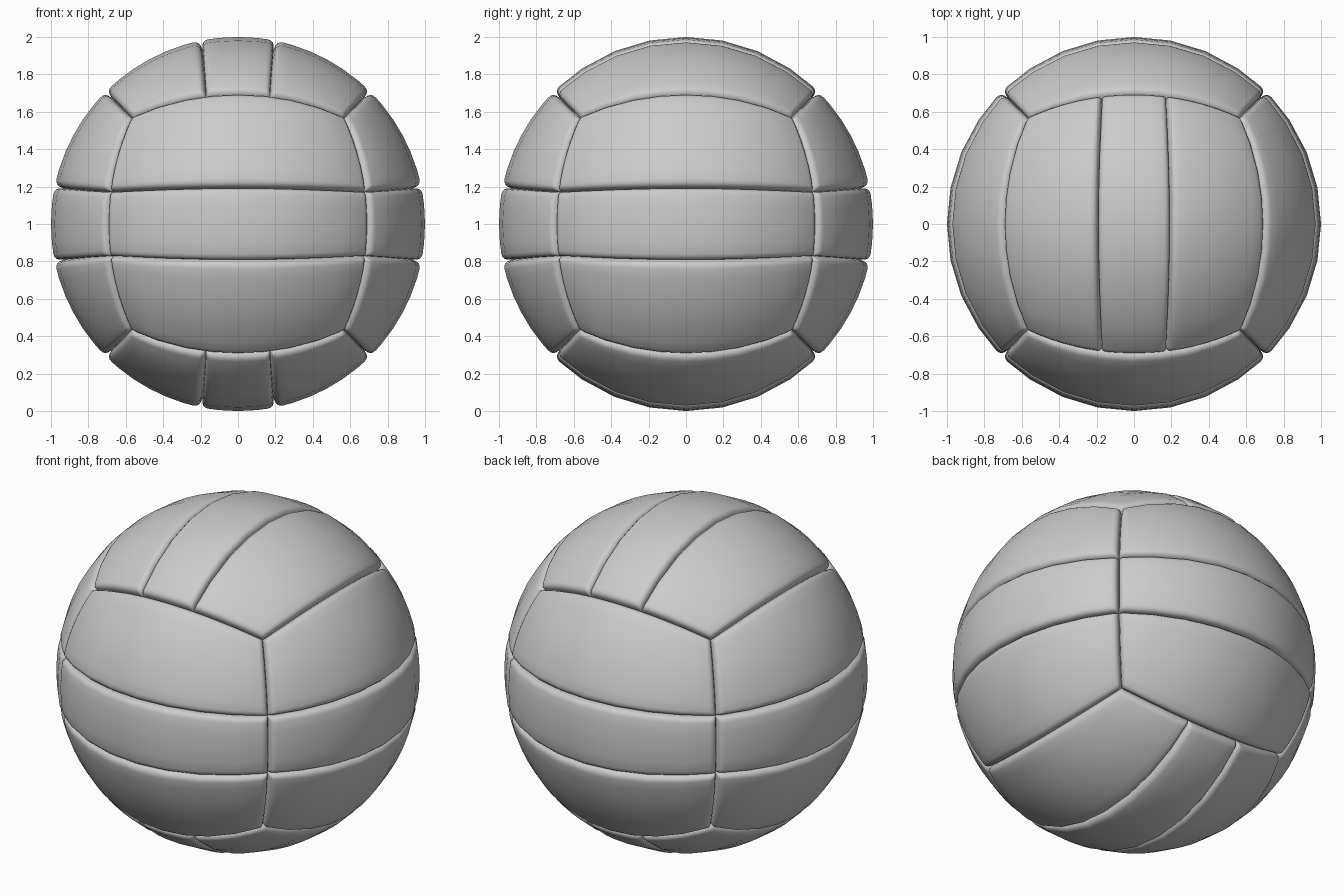
import bpy, bmesh
from math import tan, atan, pi, hypot
from mathutils import Vector

if "Cube" in bpy.data.objects:
    bpy.data.objects.remove(bpy.data.objects["Cube"])

# Rounded seam profile: (angular distance from the panel edge, drop below the surface)
SEAM = [(0.0, 0.045), (0.006, 0.022), (0.014, 0.010), (0.026, 0.003), (0.042, 0.0)]


def samples(width, segments):
    """(fraction, drop) pairs across a panel: dense at both seams, even between."""
    out = {d / width: drop for d, drop in SEAM}
    out.update({1 - d / width: drop for d, drop in SEAM})
    for i in range(1, segments):
        out[i / segments] = 0.0
    return sorted(out.items())


def seam_line(u):
    """Angle of the inner seam, widening slightly toward the panel ends."""
    return atan(0.204 + 0.052 * u * u)


def build_panel(name, normal, along, across, strip):
    bm = bmesh.new()
    rows = []
    for fa, drop_a in samples(pi / 2, 8):
        ang = (fa - 0.5) * pi / 2
        a = tan(ang)
        s = seam_line(a)
        lo, hi = {-1: (-pi / 4, -s), 0: (-s, s), 1: (s, pi / 4)}[strip]
        row = []
        for fb, drop_b in samples(0.42 if strip == 0 else 0.57, 4 if strip == 0 else 6):
            b = tan(lo + (hi - lo) * fb)
            d = (normal + along * a + across * b).normalized()
            r = 1 - min(0.045, hypot(drop_a, drop_b))
            row.append(bm.verts.new(d * r + Vector((0, 0, 1))))
        rows.append(row)
    flip = along.cross(across).dot(normal) < 0
    for r0, r1 in zip(rows, rows[1:]):
        for j in range(len(r0) - 1):
            quad = [r0[j], r1[j], r1[j + 1], r0[j + 1]]
            f = bm.faces.new(quad[::-1] if flip else quad)
            f.smooth = True
    mesh = bpy.data.meshes.new(name)
    bm.to_mesh(mesh)
    bm.free()
    bpy.context.collection.objects.link(bpy.data.objects.new(name, mesh))


X, Y, Z = Vector((1, 0, 0)), Vector((0, 1, 0)), Vector((0, 0, 1))

# Six groups of three panels: side groups run horizontally, top and bottom along y
GROUPS = [("front", -Y, X, Z), ("back", Y, X, Z), ("right", X, Y, Z),
          ("left", -X, Y, Z), ("top", Z, Y, X), ("bottom", -Z, Y, X)]
for group, n, along, across in GROUPS:
    for strip, label in ((-1, "outer_a"), (0, "middle"), (1, "outer_b")):
        build_panel(f"{group}_panel_{label}", n, along, across, strip)
